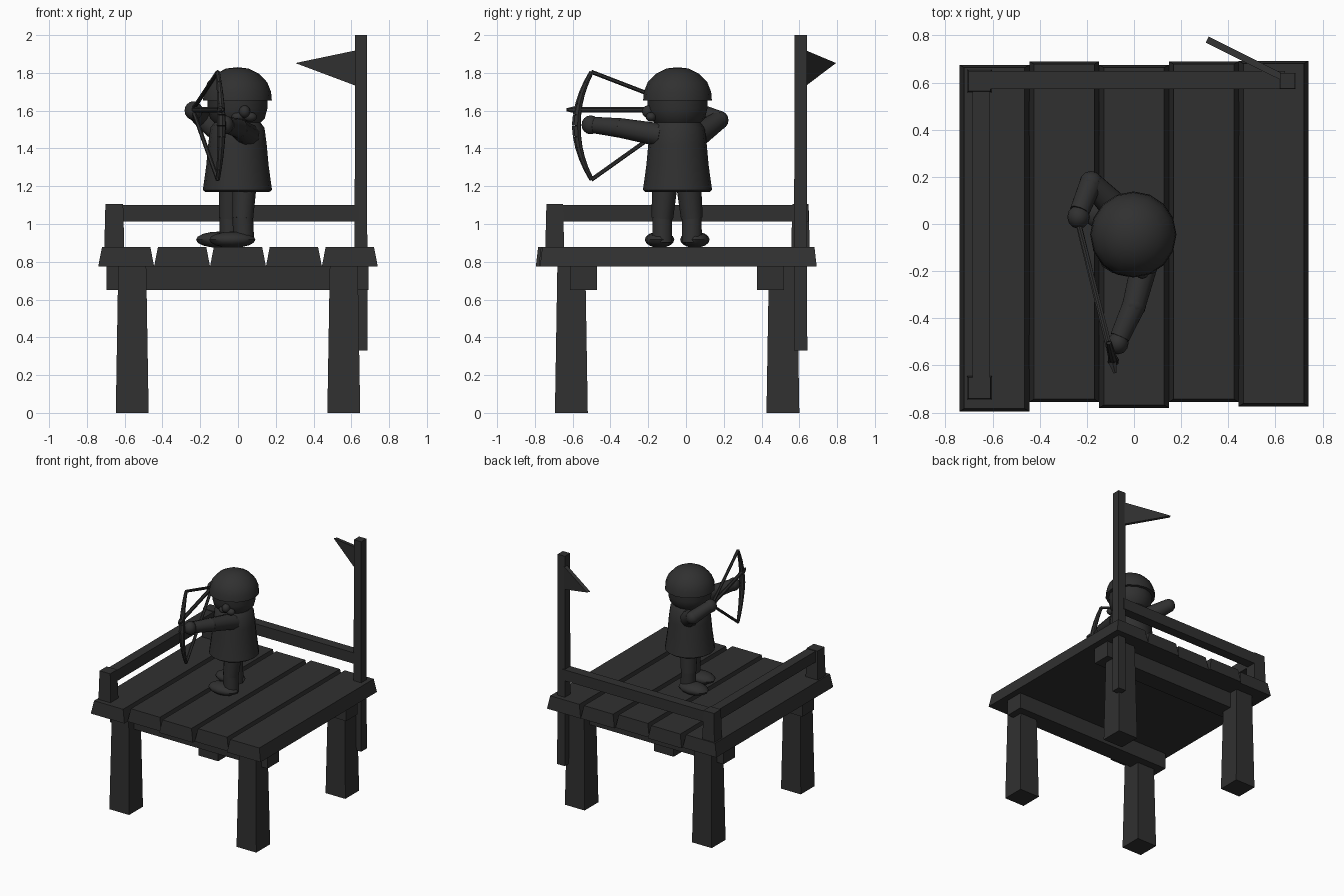
import bpy, bmesh, math
from mathutils import Vector

if "Cube" in bpy.data.objects:
    bpy.data.objects.remove(bpy.data.objects["Cube"])

dark = bpy.data.materials.new("dark_wood")
dark.diffuse_color = (0.03, 0.03, 0.03, 1)
dark.use_nodes = True
dark.node_tree.nodes["Principled BSDF"].inputs["Base Color"].default_value = dark.diffuse_color


def finish(name, bm, smooth=False):
    bmesh.ops.recalc_face_normals(bm, faces=bm.faces)
    me = bpy.data.meshes.new(name)
    bm.to_mesh(me)
    bm.free()
    me.materials.append(dark)
    ob = bpy.data.objects.new(name, me)
    bpy.context.collection.objects.link(ob)
    if smooth:
        bpy.ops.object.select_all(action='DESELECT')
        ob.select_set(True)
        bpy.context.view_layer.objects.active = ob
        bpy.ops.object.shade_smooth_by_angle(angle=math.radians(40))
    return ob


def box(name, x, y, z, ix=0.0, iy=None):
    """Box from ranges; the top is inset by ix, iy."""
    iy = ix if iy is None else iy
    bm = bmesh.new()
    bmesh.ops.create_cube(bm, size=1)
    for v in bm.verts:
        top = v.co.z > 0
        sx, sy = (1 if v.co.x > 0 else -1), (1 if v.co.y > 0 else -1)
        v.co = (x[sx > 0] - sx * ix * top, y[sy > 0] - sy * iy * top, z[top])
    return finish(name, bm)


def lathe(name, profile, cx, cy, seg=16):
    bm = bmesh.new()
    vs = [bm.verts.new((r, 0, z)) for r, z in profile]
    es = [bm.edges.new(p) for p in zip(vs, vs[1:])]
    bmesh.ops.spin(bm, geom=vs + es, cent=(0, 0, 0), axis=(0, 0, 1),
                   angle=2 * math.pi, steps=seg, use_duplicate=False)
    bmesh.ops.remove_doubles(bm, verts=bm.verts, dist=1e-4)
    bmesh.ops.translate(bm, verts=bm.verts, vec=(cx, cy, 0))
    return finish(name, bm, True)


def ball(name, c, r, seg=12):
    bm = bmesh.new()
    bmesh.ops.create_uvsphere(bm, u_segments=seg, v_segments=8, radius=1)
    for v in bm.verts:
        v.co = Vector(c) + Vector(v.co[i] * r[i] for i in range(3))
    return finish(name, bm, True)


def limb(name, a, b, r1, r2, seg=10):
    a, b = Vector(a), Vector(b)
    bm = bmesh.new()
    bmesh.ops.create_cone(bm, cap_ends=True, segments=seg, radius1=r1,
                          radius2=r2, depth=(b - a).length)
    q = (b - a).to_track_quat('Z', 'Y')
    for v in bm.verts:
        v.co = q @ v.co + (a + b) / 2
    return finish(name, bm, True)


# deck planks
for i, (y0, y1) in enumerate([(-.795, .675), (-.755, .69), (-.78, .675),
                              (-.755, .69), (-.773, .692)]):
    x0 = -.74 + i * .296
    box(f"deck_plank_{i}", (x0, x0 + .296), (y0, y1), (.775, .878), .02, .012)

# legs and cross beams
for side, sx in (("left", -1), ("right", 1)):
    for end, y in (("front", -.607), ("back", .513)):
        box(f"{end}_{side}_leg", (sx * .56 - .087, sx * .56 + .087),
            (y - .087, y + .087), (0, .78), .013)
box("front_beam", (-.695, .69), (-.615, -.47), (.65, .78))
box("back_beam", (-.695, .69), (.375, .52), (.65, .78))

# railing
box("front_rail_post", (-.708, -.602), (-.745, -.645), (.87, 1.105), .006)
box("back_rail_post", (-.708, -.602), (.557, .655), (.87, 1.105), .006)
box("left_rail", (-.685, -.61), (-.69, .6), (1.013, 1.1))
box("back_rail", (-.65, .64), (.572, .648), (1.013, 1.1))

# flag pole and pennant
box("flag_pole", (.617, .685), (.572, .642), (.33, 2.0), .002)
bm = bmesh.new()
n = Vector((.155, .315, 0)).normalized() * .014
pts = [Vector(p) for p in ((.635, .62, 1.92), (.635, .62, 1.73), (.31, .782, 1.852))]
fa = [bm.verts.new(p - n) for p in pts]
fb = [bm.verts.new(p + n) for p in pts]
bm.faces.new(fa)
bm.faces.new(fb[::-1])
for i in range(3):
    j = (i + 1) % 3
    bm.faces.new((fa[i], fa[j], fb[j], fb[i]))
finish("pennant", bm)

# archer: feet and legs, standing side-on
for n_, x, y, lean in (("front", .025, -.112, -.014), ("back", -.045, .015, .016)):
    ball(f"{n_}_foot", (x - .055, y + lean * 2, .917), (.122, .078, .043))
    limb(f"{n_}_ankle", (x + .005, y + lean, .9), (x, y + lean, 1.05), .056, .054)
    limb(f"{n_}_thigh", (x, y + lean, 1.03), (x + .01, y, 1.2), .058, .066)

# tunic, head, helmet, nose
cx, cy = -.003, -.045
lathe("tunic", [(0, 1.19), (.17, 1.17), (.183, 1.18), (.165, 1.31), (.155, 1.42),
                (.143, 1.51), (.12, 1.54), (0, 1.545)], cx, cy)
lathe("head", [(0, 1.52), (.11, 1.525), (.145, 1.56), (.158, 1.61), (.158, 1.68),
               (0, 1.69)], cx, cy)
lathe("helmet", [(0, 1.668), (.165, 1.655), (.182, 1.655), (.178, 1.7), (.158, 1.75),
                 (.115, 1.795), (.06, 1.823), (0, 1.83)], cx, cy)
ball("nose", (.035, -.2, 1.595), (.03, .033, .033))
for k, x in enumerate((.0, .065)):
    ball(f"cheek_{k}", (x, -.185, 1.567), (.035, .028, .025))

# bow arm
elbow = (0, -.345, 1.508)
limb("bow_upper_arm", (.055, -.13, 1.47), elbow, .062, .052)
ball("bow_elbow", elbow, (.052,) * 3)
limb("bow_forearm", elbow, (-.06, -.48, 1.523), .052, .044)
ball("bow_hand", (-.068, -.505, 1.525), (.045, .048, .05))

# drawing arm
elbow = (-.182, .175, 1.55)
limb("draw_upper_arm", (-.07, .06, 1.47), elbow, .065, .05)
ball("draw_elbow", elbow, (.05,) * 3)
limb("draw_forearm", elbow, (-.23, .055, 1.597), .05, .044)
ball("draw_hand", (-.235, .03, 1.6), (.048, .05, .05))

# bow lies in the vertical plane of the arrow
nock = Vector((-.24, .02, 1.605))
tip = Vector((-.08, -.632, 1.605))
aim = (tip - nock).normalized()


def on_aim(y, z):
    p = nock + aim * ((y - nock.y) / aim.y)
    return Vector((p.x + .005, y, z))


N = 10
bow = []
for i in range(N + 1):
    t = i / N * 2 - 1
    bow.append((on_aim(-.58 + .08 * t * t, 1.52 + .285 * t), .025 - .013 * abs(t)))
for i, ((a, ra), (b, rb)) in enumerate(zip(bow, bow[1:])):
    limb(f"bow_stave_{i}", a, b, ra, rb, 8)
for k, e in (("lower", bow[0][0]), ("upper", bow[-1][0])):
    limb(f"{k}_string", e, nock, .011, .011, 6)

# arrow
limb("arrow_shaft", nock - aim * .03, tip - aim * .03, .014, .014, 6)
limb("arrow_head", tip - aim * .05, tip, .02, .008, 6)
